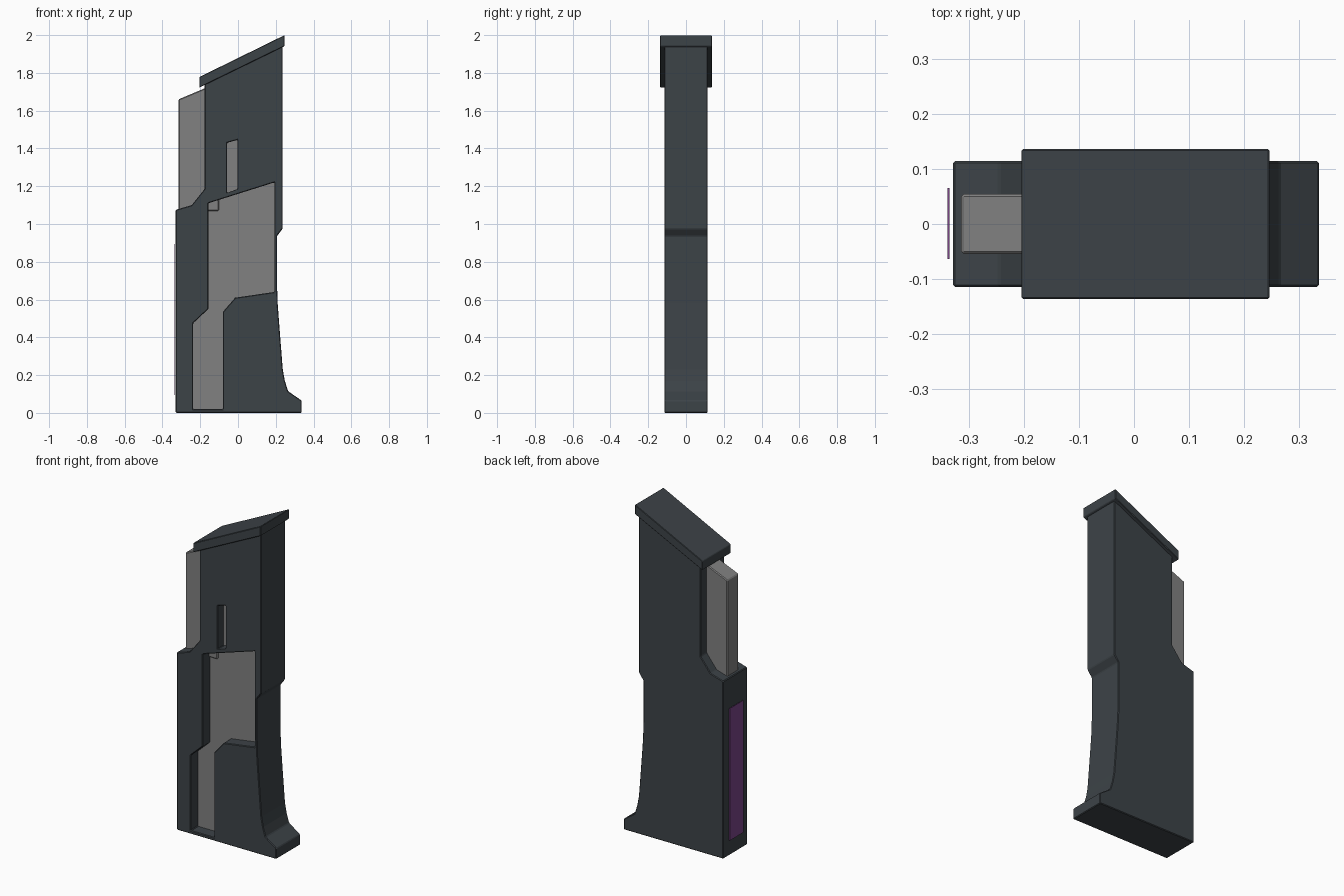
import bpy, bmesh

if "Cube" in bpy.data.objects:
    bpy.data.objects.remove(bpy.data.objects["Cube"])


def material(name, rgb):
    m = bpy.data.materials.new(name)
    m.diffuse_color = (*rgb, 1)
    m.use_nodes = True
    m.node_tree.nodes["Principled BSDF"].inputs["Base Color"].default_value = m.diffuse_color
    return m


DARK = material("dark_slate", (0.046, 0.056, 0.064))
GREY = material("mid_grey", (0.22, 0.22, 0.22))
PURPLE = material("purple", (0.20, 0.06, 0.25))


def extrude_profile(name, pts, y0, y1, mat):
    """Prism from an x,z profile, running from y0 to y1."""
    bm = bmesh.new()
    face = bm.faces.new([bm.verts.new((x, y0, z)) for x, z in pts])
    ext = bmesh.ops.extrude_face_region(bm, geom=[face])
    verts = [v for v in ext["geom"] if isinstance(v, bmesh.types.BMVert)]
    bmesh.ops.translate(bm, verts=verts, vec=(0, y1 - y0, 0))
    bmesh.ops.recalc_face_normals(bm, faces=bm.faces)
    me = bpy.data.meshes.new(name)
    bm.to_mesh(me)
    bm.free()
    me.materials.append(mat)
    ob = bpy.data.objects.new(name, me)
    bpy.context.collection.objects.link(ob)
    return ob


def bevel(ob, width):
    b = ob.modifiers.new("edge_bevel", "BEVEL")
    b.width = width
    b.segments = 1
    b.limit_method = "ANGLE"
    b.angle_limit = 0.6


# Body with flared foot, hollowed grip edge and stepped shoulder
body = extrude_profile("grip_body", [
    (-0.33, 0), (0.337, 0), (0.337, 0.065), (0.265, 0.115), (0.248, 0.17),
    (0.237, 0.23), (0.222, 0.42), (0.210, 0.58), (0.206, 0.70), (0.206, 0.935),
    (0.236, 0.975), (0.236, 1.95), (-0.177, 1.745), (-0.177, 1.185),
    (-0.245, 1.10), (-0.33, 1.075)], -0.115, 0.115, DARK)

# Recesses in the front face, each with a grey floor
window = [(-0.237, 0.02), (-0.08, 0.02), (-0.08, 0.535), (-0.015, 0.61),
          (0.192, 0.64), (0.192, 1.22), (-0.157, 1.11), (-0.157, 0.55),
          (-0.237, 0.475)]
slot = [(-0.057, 1.165), (-0.003, 1.185), (-0.003, 1.445), (-0.057, 1.43)]
for name, pts, floor in (("window", window, -0.045), ("slot", slot, -0.055)):
    cutter = extrude_profile(name + "_cutter", pts, -0.2, floor + 0.005, DARK)
    cutter.hide_render = True
    mod = body.modifiers.new(name, "BOOLEAN")
    mod.operation = "DIFFERENCE"
    mod.solver = "EXACT"
    mod.object = cutter
    bpy.context.view_layer.objects.active = body
    bpy.ops.object.modifier_apply(modifier=name)
    bpy.data.objects.remove(cutter)
    extrude_profile(name + "_floor", pts, floor, floor + 0.007, GREY)
bevel(body, 0.004)

# Sloping cap
cap = extrude_profile("top_cap", [
    (-0.205, 1.722), (0.247, 1.942), (0.247, 2.0), (-0.205, 1.778)],
    -0.137, 0.137, DARK)
bevel(cap, 0.003)

# Grey insert standing proud of the left edge
insert = extrude_profile("side_insert", [
    (-0.315, 1.07), (-0.10, 1.07), (-0.10, 1.75), (-0.177, 1.718),
    (-0.315, 1.66)], -0.055, 0.055, GREY)
bevel(insert, 0.005)

# Purple strip on the left edge
extrude_profile("side_strip", [
    (-0.340, 0.095), (-0.336, 0.095), (-0.336, 0.895), (-0.340, 0.895)],
    -0.064, 0.066, PURPLE)
